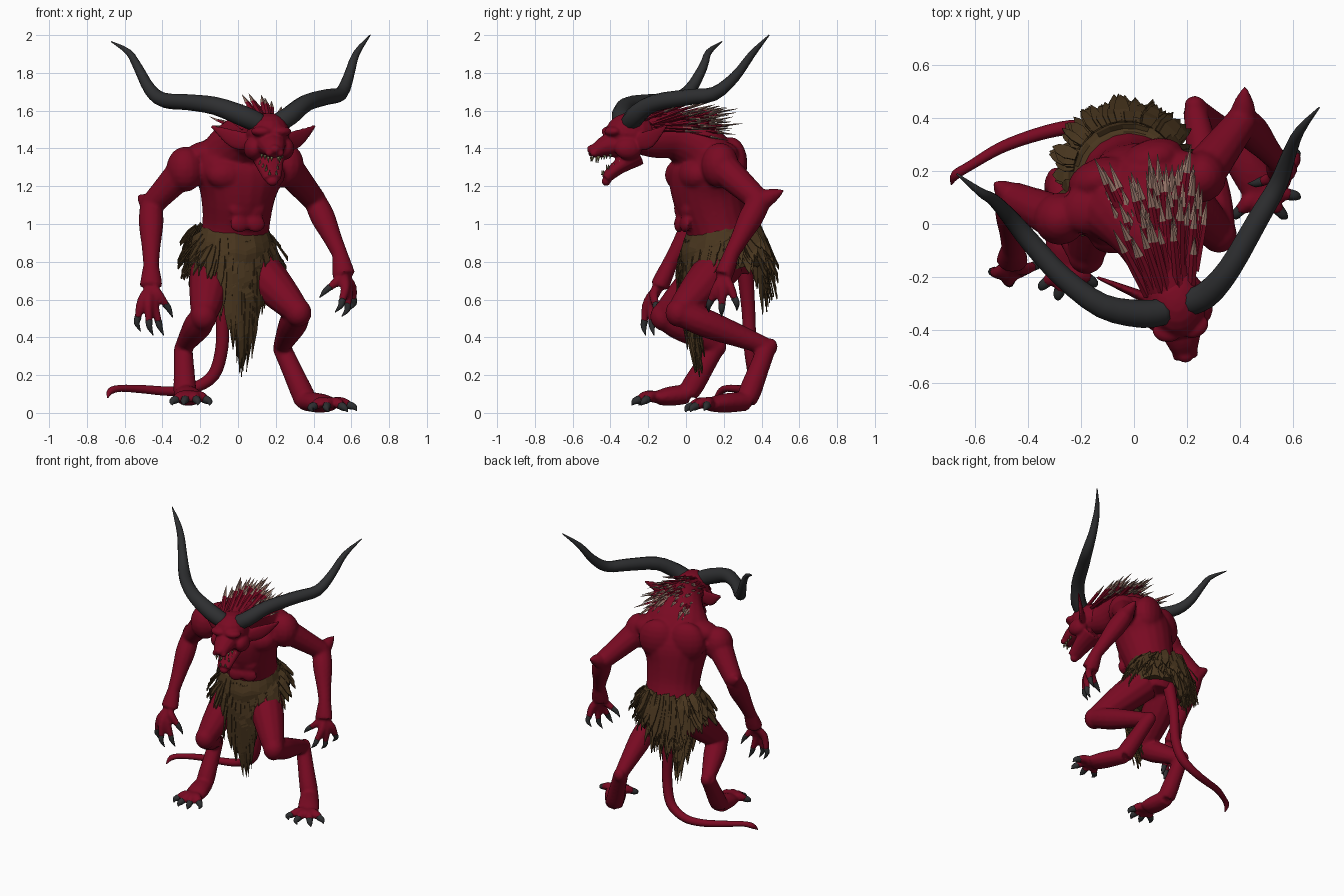
import bpy, bmesh, random
from math import sin, cos, pi, exp, radians
from mathutils import Vector, Matrix

random.seed(4)
cube = bpy.data.objects.get("Cube")
if cube:
    bpy.data.objects.remove(cube, do_unlink=True)


def material(name, r, g, b):
    m = bpy.data.materials.new(name)
    m.use_nodes = True
    m.diffuse_color = (r, g, b, 1)
    node = m.node_tree.nodes["Principled BSDF"]
    node.inputs["Base Color"].default_value = (r, g, b, 1)
    node.inputs["Roughness"].default_value = .9
    return m


RED = material("crimson skin", .19, .003, .016)
HORN = material("charcoal horn", .027, .028, .03)
CLOTH = material("brown hide", .065, .036, .013)
TIP = material("pale quill tip", .33, .19, .15)
BONE = material("dull tooth", .17, .15, .07)


def frame(cx, cy, degrees):
    """Turned local axes: a to the left, b forward, z up."""
    c, s = cos(radians(degrees)), sin(radians(degrees))
    return lambda a, b, z: (cx + a * c + b * s, cy + a * s - b * c, z)


def loft(bm, pts, ref=(1, 0, 0), sides=12, steps=4, mat=0):
    """Smooth tube through points (x, y, z, radius, optional second radius)."""
    pts = [Vector(tuple(p) + (p[3],) if len(p) == 4 else tuple(p)) for p in pts]
    path = []
    for i in range(len(pts) - 1):
        p, q = pts[i], pts[i + 1]
        a, d = pts[max(i - 1, 0)], pts[min(i + 2, len(pts) - 1)]
        for k in range(steps):
            t = k / steps
            path.append(p + (q - a) * (t / 2) + (a * 2 - p * 5 + q * 4 - d) * (t * t / 2)
                        + (p * 3 - a - q * 3 + d) * (t ** 3 / 2))
    path.append(pts[-1])
    rings, ref = [], Vector(ref)
    for i, p in enumerate(path):
        along = Vector(path[min(i + 1, len(path) - 1)][:3]) - Vector(path[max(i - 1, 0)][:3])
        along.normalize()
        side = (ref - along * ref.dot(along)).normalized()
        up = along.cross(side)
        rings.append([bm.verts.new(Vector(p[:3])
                                   + side * cos(2 * pi * k / sides) * max(p[3], .001)
                                   + up * sin(2 * pi * k / sides) * max(p[4], .001))
                      for k in range(sides)])
    faces = [bm.faces.new(rings[0]), bm.faces.new(rings[-1])]
    for lo, hi in zip(rings, rings[1:]):
        for k in range(sides):
            n = (k + 1) % sides
            faces.append(bm.faces.new((lo[k], lo[n], hi[n], hi[k])))
    for f in faces:
        f.material_index = mat


def blob(bm, pos, size, yaw=0):
    m = Matrix.Translation(pos) @ Matrix.Rotation(radians(yaw), 4, 'Z') @ Matrix.Diagonal((*size, 1))
    bmesh.ops.create_uvsphere(bm, u_segments=16, v_segments=10, radius=1, matrix=m)


def finish(bm, name, mats, smooth=True, voxel=0):
    bmesh.ops.recalc_face_normals(bm, faces=bm.faces)
    mesh = bpy.data.meshes.new(name)
    bm.to_mesh(mesh)
    bm.free()
    for m in mats:
        mesh.materials.append(m)
    for p in mesh.polygons:
        p.use_smooth = smooth
    ob = bpy.data.objects.new(name, mesh)
    bpy.context.collection.objects.link(ob)
    if voxel:
        mod = ob.modifiers.new("blend", 'REMESH')
        mod.mode, mod.voxel_size, mod.use_smooth_shade = 'VOXEL', voxel, True
        soft = ob.modifiers.new("soften", 'SMOOTH')
        soft.factor, soft.iterations = .5, 3
    return ob


TURN, LOOK = 20, 10
T = frame(0, .12, TURN)
H = frame(.16, -.3, LOOK)
left_axis = Vector(T(1, 0, 0)) - Vector(T(0, 0, 0))
body, claws = bmesh.new(), bmesh.new()

# torso and neck
loft(body, [(-.03, .2, .74, .15, .13), (-.03, .2, .85, .19, .16), (-.01, .16, 1, .18, .165),
            (0, .12, 1.15, .2, .19), (.01, .1, 1.28, .25, .19), (.03, .06, 1.4, .22, .15),
            (.07, -.05, 1.47, .15, .13), (.11, -.17, 1.47, .11, .12), (.15, -.28, 1.48, .09, .1)],
     ref=left_axis, sides=20)
for s in (-1, 1):
    blob(body, T(s * .1, .12, 1.26), (.12, .08, .085), TURN)      # pectoral
    blob(body, T(s * .1, -.09, 1.32), (.13, .08, .14), TURN)      # shoulder blade
    blob(body, T(s * .17, 0, 1.37), (.12, .1, .07), TURN)         # trapezius
    for z in (1, 1.08, 1.16):
        blob(body, T(s * .045, .15, z), (.055, .022, .045), TURN)  # belly muscle


def digits(knuckle, tips, r, claw, rise):
    """Fingers or toes fanning from a knuckle, each with a curved claw."""
    base = Vector(knuckle)
    for tip in tips:
        tip = Vector(tip)
        mid = base.lerp(tip, .55) + Vector(rise)
        loft(body, [(*base, r), (*mid, r * 1.05), (*tip, r * .8)], sides=8)
        out = (tip - mid).normalized() * .025
        end = tip + out + Vector(claw)
        loft(claws, [(*(tip - out * .4), r * .75), (*(tip + out), r * .6), (*end, .002)], sides=8)


# arms: shoulder, elbow with spur, forearm, palm
def arm(shoulder, elbow, wrist, palm, spur):
    s, e, w, p = map(Vector, (shoulder, elbow, wrist, palm))
    blob(body, s, (.1, .1, .12))
    loft(body, [(*s, .09), (*s.lerp(e, .5), .075), (*e, .062)])
    loft(body, [(*e, .06), (*e.lerp(w, .3), .066), (*e.lerp(w, .7), .05), (*w, .042)])
    loft(body, [(*w, .042), (*w.lerp(p, .6), .055, .048), (*p, .062, .05)])
    loft(body, [(*e, .055), (*e.lerp(Vector(spur), .5), .04), (*spur, .006)], ref=(0, 0, 1))


arm((.25, .18, 1.31), (.41, .39, 1.12), (.54, .24, .84), (.56, .2, .73), (.42, .52, 1.18))
digits((.56, .2, .73), [(.55, .13, .59), (.58, .19, .57), (.61, .26, .6), (.48, .16, .66)],
       .025, (-.03, 0, -.035), (.015, 0, .01))
arm((-.28, .02, 1.29), (-.46, .1, 1.1), (-.46, -.09, .78), (-.46, -.14, .67), (-.53, .16, 1.15))
digits((-.46, -.14, .67), [(-.53, -.18, .5), (-.47, -.22, .48), (-.42, -.18, .48), (-.38, -.16, .57)],
       .025, (.02, .01, -.045), (-.01, -.02, .02))


# legs: thigh, shin swept back to a high hock, instep, foot
def leg(hip, knee, hock, ankle, ball):
    h, k, o, a, b = map(Vector, (hip, knee, hock, ankle, ball))
    loft(body, [(*h, .12), (*h.lerp(k, .4), .11), (*h.lerp(k, .8), .085), (*k, .066)])
    loft(body, [(*k, .066), (*k.lerp(o, .3), .076), (*k.lerp(o, .7), .06), (*o, .045)])
    loft(body, [(*o, .05), (*o.lerp(a, .4), .054), (*o.lerp(a, .8), .06), (*a, .062, .052)])
    loft(body, [(*a, .062, .052), (*a.lerp(b, .6), .072, .052), (*b, .072, .038)])
    blob(body, o + Vector((0, .02, 0)), (.04, .035, .045))
    blob(body, k, (.07, .07, .075))


leg((.07, .2, .8), (.32, -.04, .53), (.23, .43, .35), (.36, .32, .062), (.48, .13, .045))
digits((.48, .13, .045), [(.4, .05, .035), (.47, .03, .035), (.55, .05, .035), (.59, .11, .04)],
       .03, (.015, -.01, -.02), (0, 0, .015))
leg((-.13, .18, .8), (-.18, -.12, .51), (-.29, .16, .35), (-.28, .01, .1), (-.25, -.15, .08))
digits((-.25, -.15, .08), [(-.33, -.22, .07), (-.28, -.25, .07), (-.22, -.25, .07), (-.17, -.21, .07)],
       .03, (0, -.015, -.02), (0, 0, .015))
finish(body, "body", [RED], voxel=.011)
finish(claws, "claws", [HORN])

# tail
bm = bmesh.new()
loft(bm, [(-.05, .31, .78, .045), (-.08, .33, .55, .036), (-.085, .34, .35, .034), (-.13, .36, .2, .033),
          (-.24, .365, .13, .028), (-.36, .34, .115, .025), (-.5, .29, .125, .022),
          (-.62, .22, .13, .018), (-.675, .185, .115, .018), (-.69, .15, .08, .003)], ref=(0, 1, 0))
finish(bm, "tail", [RED])

# head: skull, brows, cheeks, snout, open jaw, ears
bm = bmesh.new()
blob(bm, H(0, -.01, 1.48), (.115, .14, .11), LOOK)
loft(bm, [H(0, .04, 1.43) + (.09, .08), H(0, .13, 1.41) + (.07, .058),
          H(0, .2, 1.375) + (.042, .03)])
blob(bm, H(0, .2, 1.395), (.032, .028, .025), LOOK)
loft(bm, [H(0, -.04, 1.37) + (.09, .065), H(0, .06, 1.3) + (.07, .04),
          H(0, .13, 1.24) + (.048, .03)])
blob(bm, H(0, .125, 1.225), (.032, .024, .024), LOOK)
for s in (-1, 1):
    blob(bm, H(s * .055, .1, 1.49), (.055, .04, .027), LOOK + s * 20)
    blob(bm, H(s * .085, .02, 1.4), (.05, .075, .06), LOOK)
    blob(bm, H(s * .03, .195, 1.375), (.02, .022, .02), LOOK)
    loft(bm, [H(s * .08, -.02, 1.43) + (.04, .025), H(s * .17, -.08, 1.45) + (.05, .016),
              H(s * .28, -.15, 1.52) + (.008, .006)], ref=(0, 0, 1))
finish(bm, "head", [RED], voxel=.008)

# teeth along both jaws
bm = bmesh.new()
for s in (-1, 1):
    for i in range(4):
        t = i / 3
        a, size = s * (.055 - .037 * t), .038 if i == 2 else .025
        for z, d in ((1.37 - .015 * t, -1), (1.315 - .055 * t, 1)):
            b = (.11 + .09 * t) if d < 0 else (.06 + .08 * t)
            loft(bm, [H(a, b, z) + (.009,), H(a, b + .004, z + d * size) + (.001,)], sides=5, steps=1)
finish(bm, "teeth", [BONE])

# horns
bm = bmesh.new()
loft(bm, [(.19, -.3, 1.52, .052), (.27, -.27, 1.57, .053), (.36, -.17, 1.64, .046), (.47, .02, 1.672, .042),
          (.545, .15, 1.69, .037), (.585, .26, 1.78, .028), (.625, .35, 1.9, .019), (.7, .44, 2, .003)],
     ref=(0, 0, 1), sides=10, steps=3)
finish(bm, "left_horn", [HORN])
bm = bmesh.new()
loft(bm, [(.12, -.33, 1.53, .052), (.03, -.34, 1.57, .055), (-.12, -.31, 1.625, .048), (-.27, -.2, 1.645, .042),
          (-.39, -.07, 1.655, .04), (-.465, .02, 1.71, .033), (-.53, .09, 1.83, .024),
          (-.58, .12, 1.91, .017), (-.67, .19, 1.965, .003)], ref=(0, 0, 1), sides=10, steps=3)
finish(bm, "right_horn", [HORN])

# mane of flat pale-tipped quills
bm = bmesh.new()
for i in range(95):
    t, u = random.random(), random.uniform(-1, 1)
    base = Vector((.15 - .08 * t + u * .1, -.26 + .25 * t + u * .02, 1.575 - .07 * u * u - .02 * t))
    way = Vector((u * .32 - .16, .9, random.uniform(-.05, .45) - .25 * t)).normalized()
    end = base + way * random.uniform(.2, .33)
    mid = base.lerp(end, .66)
    loft(bm, [(*base, .016, .01), (*mid, .014, .007)], sides=4, steps=1)
    loft(bm, [(*mid, .014, .007), (*end, .001)], sides=4, steps=1, mat=1)
finish(bm, "mane", [RED, TIP], smooth=False)

# hide wrap around the hips, higher at the back
bm = bmesh.new()
W = frame(-.03, .19, TURN)
loft(bm, [W(0, 0, .75) + (.21, .2), W(0, 0, .84) + (.22, .215), W(0, 0, .9) + (.22, .215),
          W(0, 0, .95) + (.2, .19), W(0, -.01, .985) + (.17, .155)], ref=left_axis, sides=24, steps=2)
for v in bm.verts:
    v.co.z += (v.co.y - .19) * .16 + random.uniform(-.012, .012)
finish(bm, "hip_wrap", [CLOTH], smooth=False)

# ragged hanging strips, long in front and behind
bm = bmesh.new()
for i in range(290):
    ang = random.uniform(-pi, pi) if i < 150 else random.gauss(0 if i < 235 else pi, .4)
    off = (ang + pi) % (2 * pi) - pi
    front, back = exp(-(off / .62) ** 2), exp(-((abs(off) - pi) / .55) ** 2)
    top = .9 - .05 * cos(off) + random.uniform(-.07, .06)
    length = (.13 + .5 * front + .22 * back) * random.uniform(.6, 1.08)
    wide, tilt = random.uniform(.015, .032), random.uniform(-.02, .045)
    rows = []
    for t, w in ((0, .7), (.35, 1), (.75, .7), (1, .03)):
        r = .2 + .015 * min(t * 3, 1) + tilt * t + .045 * t * (1 - front) - .1 * front * t * t
        a = off * (1 - .15 * front * t)
        rows.append([bm.verts.new(W(sin(a) * r + cos(a) * wide * w * k, cos(a) * r - sin(a) * wide * w * k,
                                    top - length * t + k * .01)) for k in (-1, 1)])
    for (a, b), (c, d) in zip(rows, rows[1:]):
        bm.faces.new((a, b, d, c))
strips = finish(bm, "loincloth_strips", [CLOTH], smooth=False)
thick = strips.modifiers.new("thickness", 'SOLIDIFY')
thick.thickness = .006
